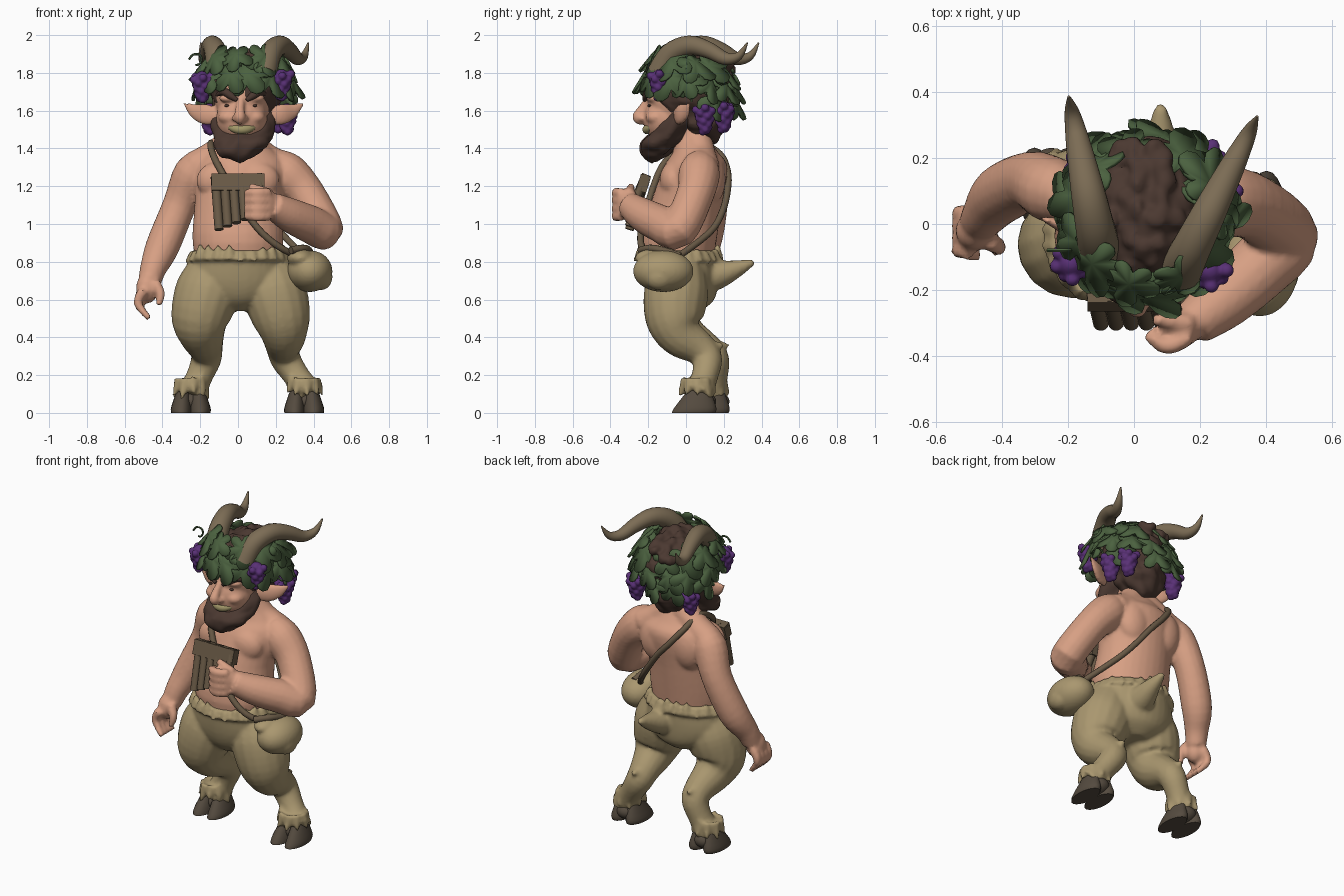
import bpy, bmesh, math, random
from mathutils import Vector, Matrix, noise

random.seed(4)
cube = bpy.data.objects.get("Cube")
if cube:
    bpy.data.objects.remove(cube)


def material(name, *rgb):
    mat = bpy.data.materials.new(name)
    mat.use_nodes = True
    mat.diffuse_color = (*rgb, 1)
    mat.node_tree.nodes["Principled BSDF"].inputs["Base Color"].default_value = (*rgb, 1)
    return mat


skin = material("skin", .68, .35, .23)
fur = material("tan fur", .4, .31, .16)
horn = material("horn", .2, .15, .09)
hair = material("dark brown hair", .07, .04, .03)
leaf_green = material("leaf green", .07, .12, .05)
grape = material("grape purple", .1, .03, .18)
hoof_brown = material("hoof brown", .09, .07, .05)
leather = material("brown wood and leather", .14, .1, .06)
teeth = material("old ivory", .36, .31, .14)


def spline(points, steps=4):
    """Smooth interpolation through points of any dimension."""
    pts = [Vector(p) for p in points]
    last = len(pts) - 1
    out = []
    for i in range(last):
        before, start, end, after = pts[max(i - 1, 0)], pts[i], pts[i + 1], pts[min(i + 2, last)]
        leave, arrive = (end - before) / 2, (after - start) / 2
        for k in range(steps):
            t = k / steps
            ease = t * t * (3 - 2 * t)
            out.append(start.lerp(end, ease) + leave * (t * (1 - t) ** 2) - arrive * (t * t * (1 - t)))
    return out + [pts[-1]]


def skin_rings(bm, rings):
    """Join a series of closed rings into a capped surface."""
    loops = [[bm.verts.new(co) for co in ring] for ring in rings]
    for low, high in zip(loops, loops[1:]):
        for j in range(len(low)):
            bm.faces.new((low[j - 1], low[j], high[j], high[j - 1]))
    bm.faces.new(loops[0])
    bm.faces.new(loops[-1])


def circle(sides):
    angles = [math.tau * j / sides for j in range(sides)]
    return [(math.cos(a), math.sin(a)) for a in angles]


def tube(bm, points, sides=16, flat=1):
    """Tapered tube along points given as x, y, z, radius."""
    path = spline(points)
    u, rings = None, []
    for i, p in enumerate(path):
        following = path[min(i + 1, len(path) - 1)]
        tangent = (following - path[max(i - 1, 0)]).to_3d().normalized()
        if u is None:
            u = tangent.cross((1, 0, 0) if abs(tangent.y) > .8 else (0, 1, 0))
        u = (u - tangent * u.dot(tangent)).normalized()
        v = tangent.cross(u)
        r = max(p[3], .002)
        rings.append([p.to_3d() + u * (c * r) + v * (s * r * flat) for c, s in circle(sides)])
    skin_rings(bm, rings)


def loft(bm, levels, sides=32):
    """Stack of ellipses given as z, centre x, centre y, radius x, radius y."""
    skin_rings(bm, [[(x + c * rx, y + s * ry, z) for c, s in circle(sides)]
                    for z, x, y, rx, ry in spline(levels)])


def blob(bm, centre, radii):
    matrix = Matrix.Translation(centre) @ Matrix.Diagonal((*radii, 1))
    bmesh.ops.create_uvsphere(bm, u_segments=32, v_segments=20, radius=1, matrix=matrix)


def finish(bm, name, mat, voxel=0, relax=3, lumps=0, thick=0):
    """Turn the mesh into a named object, optionally fused, lumpy or thickened."""
    bmesh.ops.recalc_face_normals(bm, faces=bm.faces)
    if lumps:
        bm.normal_update()
        for v in bm.verts:
            v.co += v.normal * noise.noise(v.co * 17) * lumps
    me = bpy.data.meshes.new(name)
    bm.to_mesh(me)
    bm.free()
    me.materials.append(mat)
    me.shade_smooth()
    me.set_sharp_from_angle(angle=math.radians(40))
    ob = bpy.data.objects.new(name, me)
    bpy.context.collection.objects.link(ob)
    if voxel:
        fuse = ob.modifiers.new("Fuse", 'REMESH')
        fuse.mode, fuse.voxel_size, fuse.use_smooth_shade = 'VOXEL', voxel, True
        ob.modifiers.new("Relax", 'SMOOTH').iterations = relax
    if thick:
        ob.modifiers.new("Thickness", 'SOLIDIFY').thickness = thick


# Torso with chest, shoulder blades and sloping shoulders
bm = bmesh.new()
loft(bm, [(.7, 0, -.03, .2, .16), (.9, 0, -.04, .24, .2), (1.1, 0, 0, .23, .19),
          (1.3, .02, .05, .24, .17), (1.38, .02, .05, .18, .12), (1.45, .02, .03, .11, .1), (1.55, .02, 0, .1, .1)])
for s in (-1, 1):
    blob(bm, (s * .1, -.07, 1.23), (.12, .07, .1))
    blob(bm, (s * .11, .13, 1.24), (.11, .08, .14))
    tube(bm, [(.02 + s * .04, .06, 1.44, .08), (s * .13, .08, 1.36, .08), (s * .22, .09, 1.3, .09)])

# Hanging right arm and hand
tube(bm, [(-.18, .09, 1.32, .07), (-.24, .1, 1.27, .1), (-.31, .13, 1.1, .09), (-.4, .09, .88, .09),
          (-.45, .03, .76, .07), (-.47, 0, .68, .06)])
blob(bm, (-.48, -.02, .66), (.06, .06, .08))
for i in range(4):
    y = i * .037 - .08
    tube(bm, [(-.5, y, .65, .03), (-.53, y, .58, .024), (-.47, y - .02, .5, .016)], 8)
tube(bm, [(-.44, -.05, .69, .03), (-.41, -.07, .63, .026), (-.42, -.08, .57, .017)], 8)

# Bent left arm and gripping hand
tube(bm, [(.19, .07, 1.33, .08), (.26, .07, 1.27, .11), (.36, .05, 1.16, .1), (.46, -.04, .97, .1),
          (.38, -.13, 1, .1), (.27, -.23, 1.05, .09), (.18, -.3, 1.1, .07)])
blob(bm, (.14, -.31, 1.11), (.07, .06, .08))
for i in range(4):
    z = 1.04 + i * .042
    tube(bm, [(.17, -.34, z, .025), (.1, -.37, z, .027), (.04, -.33, z, .02)], 8)
tube(bm, [(.17, -.3, 1.16, .03), (.06, -.29, 1.2, .02)], 8)
finish(bm, "torso_and_arms", skin, .012)

# Furry hips and tail, with a ragged waist
bm = bmesh.new()
loft(bm, [(.54, 0, -.02, .08, .1), (.6, 0, -.02, .2, .17), (.7, 0, -.03, .27, .2), (.86, 0, -.04, .25, .21)])
tube(bm, [(.06, .06, .72, .1), (.07, .16, .73, .08), (.08, .26, .76, .05), (.08, .36, .8, .016)])
for c, s in circle(25):
    tip = random.uniform(.85, .9)
    tube(bm, [(c * .24, s * .2 - .04, .81, .045), (c * .25, s * .21 - .04, tip, .008)], 8)

# Goat legs; the left one stands wider and further forward
feet = [(-.25, .13), (.35, .06)]
for s, (foot_x, foot_y) in zip((-1, 1), feet):
    leg = []
    for x, y, z, r in ((.12, -.03, .78, .13), (.16, -.05, .65, .17), (.2, -.06, .5, .155), (.19, -.01, .41, .12),
                       (.17, .1, .34, .09), (.17, .15, .28, .08), (.21, .15, .18, .07), (.25, .13, .09, .085)):
        step = max(0, .5 - z) if s > 0 else 0
        widen = .03 if s > 0 else 0
        leg.append((s * x + widen + step * .25, y - step * .17, z, r))
    tube(bm, leg)
    hock_x, hock_y, hock_z, hock_r = leg[4]
    tube(bm, [(hock_x, hock_y, hock_z, .07), (hock_x, hock_y + .13, hock_z + .02, .008)], 8)
    for side in (-1, 1):
        x = leg[2][0] + side * .05
        tube(bm, [(x, -.07, .45, .06), (x, -.09, .36, .008)], 8)
    for c, q in circle(9):
        low = random.uniform(.07, .11)
        tube(bm, [(foot_x + c * .05, foot_y + q * .05, .17, .045), (foot_x + c * .1, foot_y + q * .1, low, .006)], 8)
finish(bm, "furry_legs", fur, .012)

# Cloven hooves
bm = bmesh.new()
for x, y in feet:
    for side in (-1, 1):
        toe = x + side * .05
        loft(bm, [(0, toe, y - .02, .054, .115), (.03, toe, y - .01, .054, .11), (.12, toe - side * .01, y + .01, .034, .06)], 20)
    blob(bm, (x, y + .02, .06), (.07, .08, .055))
finish(bm, "hooves", hoof_brown)

# Head with nose, cheeks and pointed ears
bm = bmesh.new()
blob(bm, (.03, -.02, 1.67), (.155, .19, .2))
blob(bm, (.02, -.1, 1.56), (.135, .125, .14))
tube(bm, [(.02, -.19, 1.67, .02), (.01, -.23, 1.61, .024), (.01, -.255, 1.565, .03), (.01, -.23, 1.54, .02)])
for s in (-1, 1):
    blob(bm, (.02 + s * .07, -.155, 1.565), (.055, .06, .04))
    blob(bm, (.02 + s * .06, -.165, 1.665), (.06, .045, .025))
    blob(bm, (.01 + s * .025, -.235, 1.56), (.02, .02, .016))
    tube(bm, [(.03 + s * .13, -.05, 1.57, .04), (.03 + s * .2, -.03, 1.58, .055),
              (.03 + s * .26, 0, 1.6, .04), (.03 + s * .32, .02, 1.64, .004)], flat=.45)
finish(bm, "head", skin, .009)

# Smile, eyes and brows
bm = bmesh.new()
tube(bm, [(.02 + k * .045, k * k * .01 - .206, 1.5 + k * k * .007, .025 - k * k * .005) for k in range(-2, 3)])
finish(bm, "toothy_smile", teeth)
bm = bmesh.new()
for s in (-1, 1):
    tube(bm, [(.02 + s * .025, -.22, 1.655, .01), (.02 + s * .06, -.21, 1.68, .02),
              (.02 + s * .095, -.19, 1.7, .02), (.02 + s * .135, -.135, 1.68, .006)], 10)
    blob(bm, (.015 + s * .075, -.194, 1.627), (.012, .01, .007))
finish(bm, "brows_and_eyes", hair)

# Beard with ragged locks
bm = bmesh.new()
loft(bm, [(1.33, 0, -.18, .03, .03), (1.37, 0, -.16, .1, .07), (1.43, .02, -.13, .145, .11),
          (1.53, .03, -.06, .17, .09), (1.6, .03, -.03, .17, .06), (1.7, .03, -.03, .16, .04)])
for i in range(9):
    x = i * .03 - .11
    tube(bm, [(x, -.15, 1.43, .03), (x * .9, -.19, 1.31 + abs(x) * .65, .006)], 8)
finish(bm, "beard", hair, .01, relax=2, lumps=.02)

# Curly hair
bm = bmesh.new()
blob(bm, (.04, .03, 1.71), (.185, .23, .2))
blob(bm, (.04, .1, 1.58), (.15, .13, .15))
for i in range(26):
    a = random.random() * math.tau
    d = math.sqrt(random.random()) * .15
    blob(bm, (.04 + d * math.cos(a), .04 + d * 1.3 * math.sin(a), 1.89 - d * d * 3), (.035, .045, .035))
finish(bm, "hair", hair, .009, relax=1, lumps=.025)

# Swept-back horns, the left one splayed further out
for s, splay, shift, name in ((-1, .2, 0, "right_horn"), (1, .5, -.06, "left_horn")):
    bm = bmesh.new()
    tube(bm, [(.03 + s * (.13 + splay * (y + shift + .1)), y + shift, z, r) for y, z, r in
              ((-.08, 1.8, .066), (-.02, 1.9, .06), (.08, 1.945, .053), (.18, 1.92, .044),
               (.27, 1.875, .034), (.34, 1.89, .022), (.385, 1.96, .004))], 20)
    finish(bm, name, horn)

# Ivy wreath: rows of large flaring lobed leaves, the lowest only behind
bm = bmesh.new()
for count, spread, lift, up in ((13, 1, -.03, .45), (11, .86, .065, .8), (9, 1, -.1, .3)):
    for i in range(count):
        a = math.tau * (i + random.uniform(-.2, .2)) / count
        c, s = math.cos(a), math.sin(a)
        if count == 9 and s < -.1:
            continue
        normal = Vector((c + random.uniform(-.3, .3), s + random.uniform(-.3, .3), up)).normalized()
        swing = random.uniform(-.8, .8)
        tip = Vector((-s * swing, c * swing, -1))
        tip = (tip - normal * tip.dot(normal)).normalized()
        across = normal.cross(tip)
        centre = Vector((.035 + c * .25 * spread, .025 + s * .24 * spread, 1.79 + lift - s * .04))
        size = random.uniform(.095, .125)
        hub = bm.verts.new(centre + normal * .01)
        rim = []
        for p, q in circle(30):
            lobe = abs(math.cos(2.5 * math.atan2(q, p))) ** .8
            r = size * (1 + lobe) / 2 * (1 + .2 * p)
            rim.append(bm.verts.new(centre + tip * (p * r) + across * (q * r) - normal * (q * q * r * r * 3)))
        for j in range(len(rim)):
            bm.faces.new((hub, rim[j - 1], rim[j]))
finish(bm, "ivy_leaves", leaf_green, thick=.012)

# Curling tendrils
bm = bmesh.new()
for s, x, y, z in ((-1, -.22, -.08, 1.87), (1, .29, .03, 1.68)):
    tube(bm, [(x + s * (.04 - k * .004) * math.cos(k), y, z + .03 * math.sin(k), .006) for k in range(6)], 6)
finish(bm, "ivy_tendrils", leaf_green)

# Grape bunches
bm = bmesh.new()
for x, y, z in ((-.19, -.12, 1.75), (.23, -.14, 1.76), (.26, .1, 1.58), (.21, .2, 1.59), (-.15, .17, 1.58)):
    blob(bm, (x, y, z), (.045, .045, .06))
    for i in range(24):
        t = i / 24
        a = i * 2.4
        w = .05 * (1 - t * .8)
        spot = (x + w * math.cos(a), y + w * math.sin(a), z + .035 - t * .13)
        bmesh.ops.create_icosphere(bm, subdivisions=2, radius=.023, matrix=Matrix.Translation(spot))
finish(bm, "grape_bunches", grape, .007, relax=1)

# Pan pipes
bm = bmesh.new()
for i in range(6):
    x = i * .046 - .11
    tube(bm, [(x - .01, -.21, 1.25 + .01 * (i % 2), .025), (x + .01, -.3, .97 + i * .018, .024)], 14)
tilt = Matrix.Translation((0, -.225, 1.215)) @ Matrix.Rotation(-.3, 4, 'X')
bmesh.ops.create_cube(bm, size=1, matrix=tilt @ Matrix.Diagonal((.28, .055, .09, 1)))
finish(bm, "pan_pipes", leather)

# Shoulder strap, down the chest and across the back
bm = bmesh.new()
belt = [(.36, -.1, .82), (.25, -.22, .86), (.13, -.24, .95), (.03, -.21, 1.08), (-.1, -.13, 1.3),
        (-.14, -.03, 1.39), (-.14, .07, 1.43), (-.11, .18, 1.37), (-.04, .22, 1.28),
        (.05, .22, 1.18), (.14, .19, 1.06), (.23, .12, .95), (.38, -.08, .8)]
tube(bm, [(*p, .018) for p in belt], 10)
tube(bm, [(.28, -.24, .86, .02), (.36, -.17, .87, .02), (.39, -.03, .83, .02)], 12)
finish(bm, "shoulder_strap", leather)

# Satchel
bm = bmesh.new()
blob(bm, (.38, -.12, .75), (.12, .16, .11))
blob(bm, (.33, -.16, .82), (.07, .11, .05))
blob(bm, (.44, -.14, .72), (.06, .08, .07))
finish(bm, "satchel", fur, .01)
